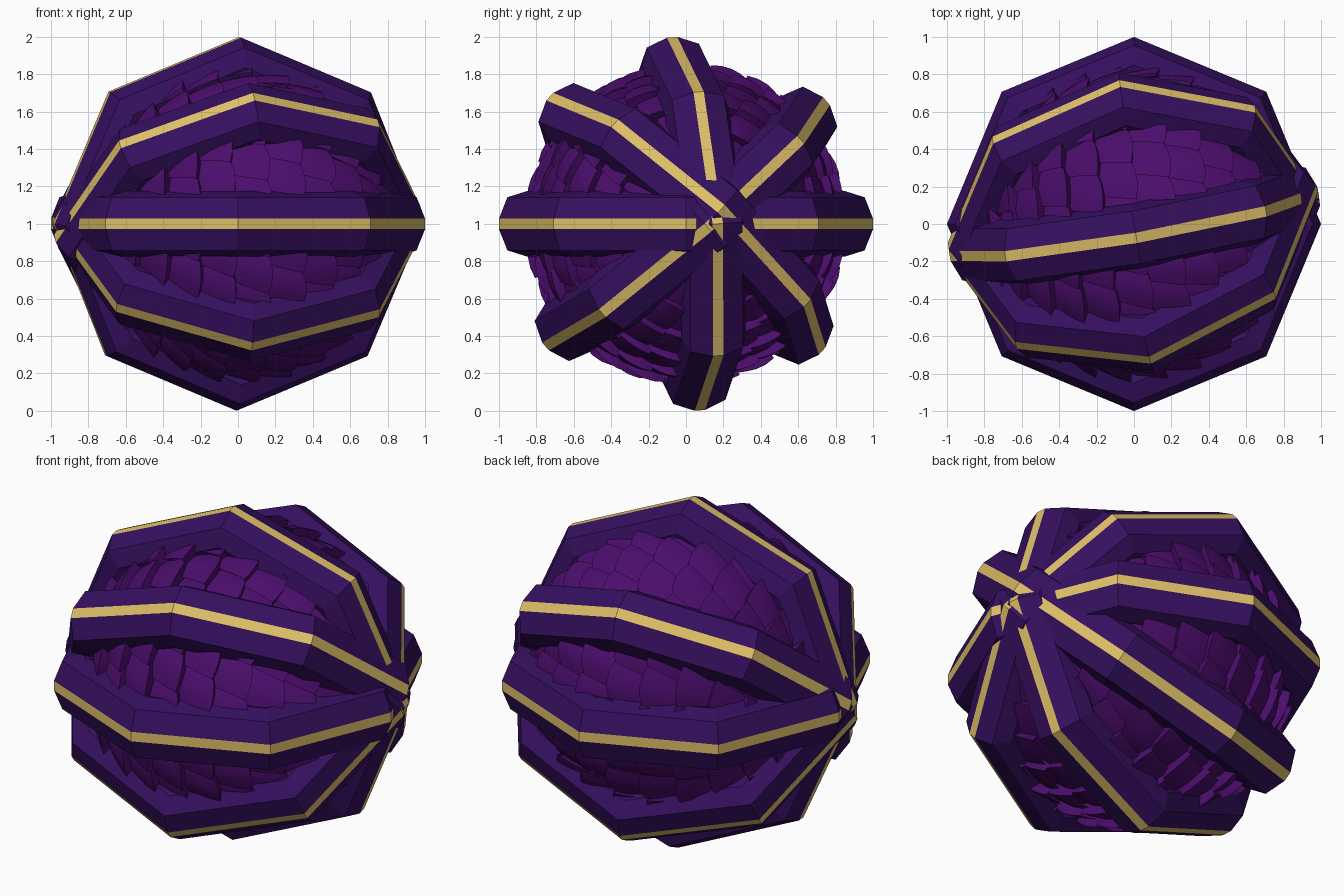
import bpy, bmesh, math
from mathutils import Vector

if "Cube" in bpy.data.objects:
    bpy.data.objects.remove(bpy.data.objects["Cube"])

C = Vector((0, 0, 1))


def material(name, rgb):
    m = bpy.data.materials.new(name)
    m.diffuse_color = (*rgb, 1)
    m.use_nodes = True
    m.node_tree.nodes["Principled BSDF"].inputs["Base Color"].default_value = m.diffuse_color
    return m


band_mat = material("band_purple", (0.036, 0.005, 0.115))
gold_mat = material("gold", (0.74, 0.53, 0.14))
scale_mat = material("scale_purple", (0.07, 0.004, 0.15))


def finish(name, bm, mats):
    bmesh.ops.recalc_face_normals(bm, faces=bm.faces)
    me = bpy.data.meshes.new(name)
    bm.to_mesh(me)
    bm.free()
    for m in mats:
        me.materials.append(m)
    ob = bpy.data.objects.new(name, me)
    bpy.context.collection.objects.link(ob)
    return ob


# Band cross-section: (radius, sideways offset); first edge is the gold stripe
half = [(1.0, 0.028), (0.955, 0.142), (0.85, 0.175), (0.74, 0.14)]
profile = [(r, -s) for r, s in half[::-1]] + half


def band(name, u, v):
    """Eight-sided hoop in the plane of u and v."""
    u = Vector(u).normalized()
    v = Vector(v)
    v = (v - u * v.dot(u)).normalized()
    n = u.cross(v)
    bm = bmesh.new()
    rings = []
    for k in range(8):
        a = k * math.pi / 4
        d = u * math.cos(a) + v * math.sin(a)
        rings.append([bm.verts.new(C + d * r + n * s) for r, s in profile])
    m = len(profile)
    for k in range(8):
        p, q = rings[k], rings[(k + 1) % 8]
        for i in range(m):
            j = (i + 1) % m
            f = bm.faces.new((p[i], p[j], q[j], q[i]))
            f.material_index = 1 if i == len(half) - 1 else 0
    return finish(name, bm, [band_mat, gold_mat])


band("level_band", (1, 0, 0), (0, 1, 0))
band("upright_band", (0.985, 0.17, 0), (0.01, -0.075, 1))
band("front_high_band", (0.98, 0.19, 0.08), (0.08, -0.73, 0.68))
band("back_high_band", (0.99, 0.117, -0.02), (-0.08, 0.755, 0.66))

# Inner ball
bm = bmesh.new()
bmesh.ops.create_uvsphere(bm, u_segments=32, v_segments=20, radius=0.79)
bmesh.ops.translate(bm, verts=bm.verts, vec=C)
for f in bm.faces:
    f.smooth = True
finish("inner_ball", bm, [scale_mat])

# Overlapping scales in rows around the tilted long axis
axis = Vector((0.985, 0.14, 0.02)).normalized()
e1 = axis.cross(Vector((0, 0, 1))).normalized()
e2 = axis.cross(e1)
ROWS = 14
step = math.pi / ROWS
bm = bmesh.new()


def point(theta, phi, r):
    d = axis * -math.cos(theta) + (e1 * math.cos(phi) + e2 * math.sin(phi)) * math.sin(theta)
    return C + d * r


for i in range(1, ROWS - 1):
    mid = math.sin((i + 0.5) * step)
    count = max(8, round(26 * mid))
    w = math.pi / count
    for j in range(count):
        phi0 = (2 * j + i % 2) * w
        grid = []
        for t in (0, 0.5, 1.0, 1.35):
            row = []
            for s in (-1, -0.5, 0, 0.5, 1):
                r = 0.785 + 0.045 * t + 0.018 * (1 - s * s) + 0.012 * s
                phi = phi0 + w * (1.08 * s + 0.5 * t)
                row.append(bm.verts.new(point((i + t - 0.1 * s * s) * step, phi, r)))
            grid.append(row)
        # free edge turned down to the ball
        grid.append([bm.verts.new(C + (p.co - C).normalized() * 0.78) for p in grid[-1]])
        for a in range(4):
            for b in range(4):
                f = bm.faces.new((grid[a][b], grid[a][b + 1], grid[a + 1][b + 1], grid[a + 1][b]))
                f.smooth = a < 3
scales = finish("scales", bm, [scale_mat])
bpy.context.view_layer.objects.active = scales
scales.select_set(True)
bpy.ops.object.shade_smooth_by_angle(angle=math.radians(35))
